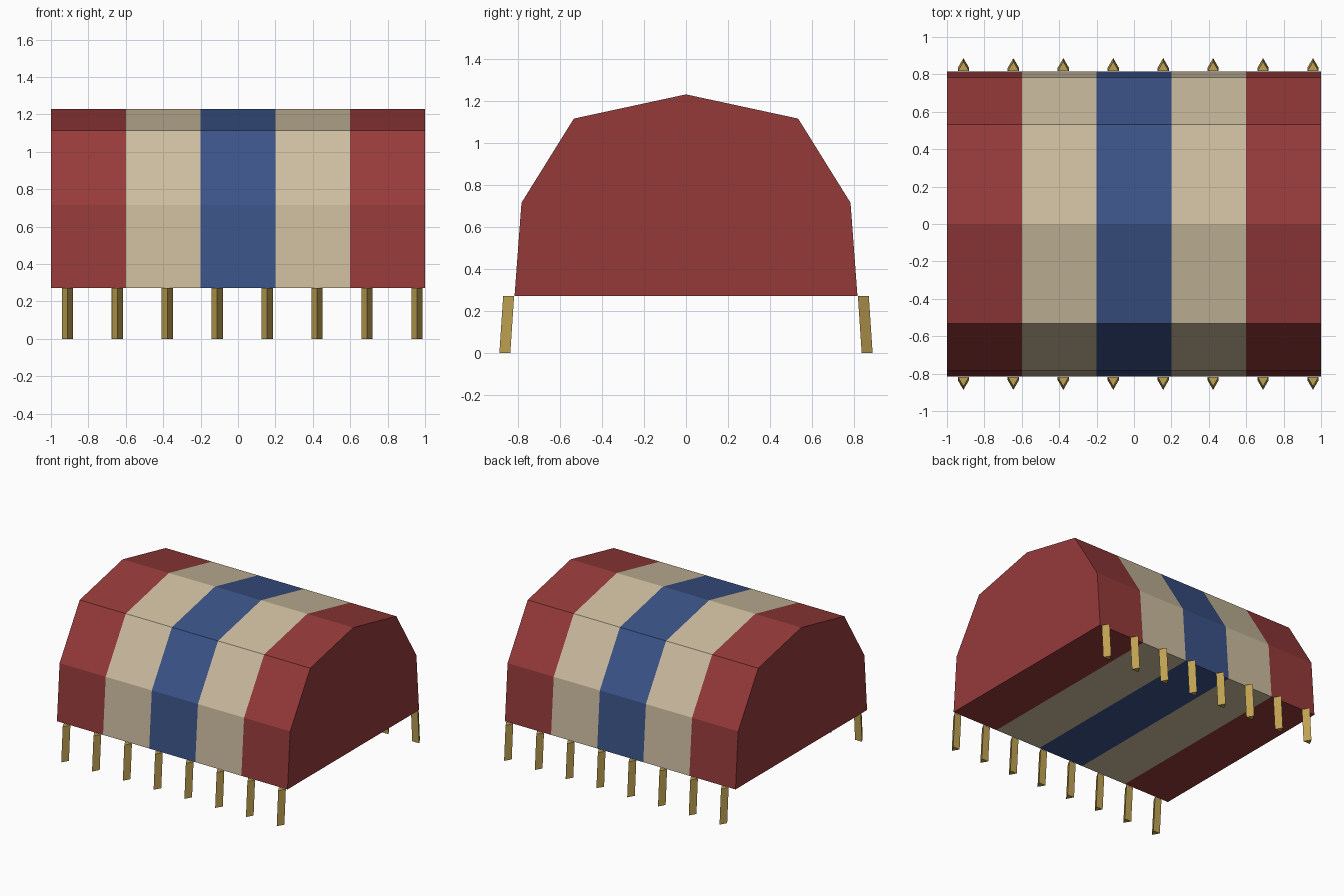
import bpy, bmesh

cube = bpy.data.objects.get("Cube")
if cube:
    bpy.data.objects.remove(cube, do_unlink=True)


def material(name, rgb):
    mat = bpy.data.materials.new(name)
    mat.use_nodes = True
    color = (*rgb, 1)
    mat.diffuse_color = color
    mat.node_tree.nodes["Principled BSDF"].inputs["Base Color"].default_value = color
    return mat


RED = material("red canvas", (0.305, 0.042, 0.042))
CREAM = material("cream canvas", (0.61, 0.51, 0.35))
BLUE = material("blue canvas", (0.044, 0.087, 0.246))
WOOD = material("peg wood", (0.52, 0.36, 0.084))


def make_object(name, bm, materials):
    bmesh.ops.recalc_face_normals(bm, faces=bm.faces)
    mesh = bpy.data.meshes.new(name)
    bm.to_mesh(mesh)
    bm.free()
    for mat in materials:
        mesh.materials.append(mat)
    obj = bpy.data.objects.new(name, mesh)
    bpy.context.collection.objects.link(obj)
    return obj


def loft(bm, rings):
    """Join rings of points into a closed solid with flat end caps."""
    loops = [[bm.verts.new(p) for p in ring] for ring in rings]
    n = len(loops[0])
    for a, b in zip(loops, loops[1:]):
        for i in range(n):
            j = (i + 1) % n
            bm.faces.new((a[i], a[j], b[j], b[i]))
    bm.faces.new(loops[0])
    bm.faces.new(loops[-1])


# Striped canvas body: faceted arch swept along x, one section per stripe
half = [(0.815, 0.272), (0.782, 0.715), (0.533, 1.115)]
profile = half + [(0, 1.23)] + [(-y, z) for y, z in reversed(half)]
stripe_edges = [-1 + 0.4 * i for i in range(6)]
bm = bmesh.new()
loft(bm, [[(x, y, z) for y, z in profile] for x in stripe_edges])
for face in bm.faces:
    distance = abs(face.calc_center_median().x)
    face.material_index = 0 if distance > 0.6 else 1 if distance > 0.2 else 2
make_object("tent_canvas", bm, [RED, CREAM, BLUE])

# Leaning triangular pegs along both long edges
PEG_SIDE, PEG_DEPTH, PEG_TOP, PEG_LEAN = 0.06, 0.052, 0.272, 0.018
for label, side in (("front", -1), ("back", 1)):
    for i in range(8):
        x = -0.912 + 0.267 * i
        rings = []
        for z, y in ((0, 0.817 + PEG_LEAN), (PEG_TOP, 0.817)):
            rings.append([(x - PEG_SIDE / 2, side * y, z),
                          (x + PEG_SIDE / 2, side * y, z),
                          (x, side * (y + PEG_DEPTH), z)])
        bm = bmesh.new()
        loft(bm, rings)
        make_object(f"{label}_peg_{i + 1}", bm, [WOOD])
